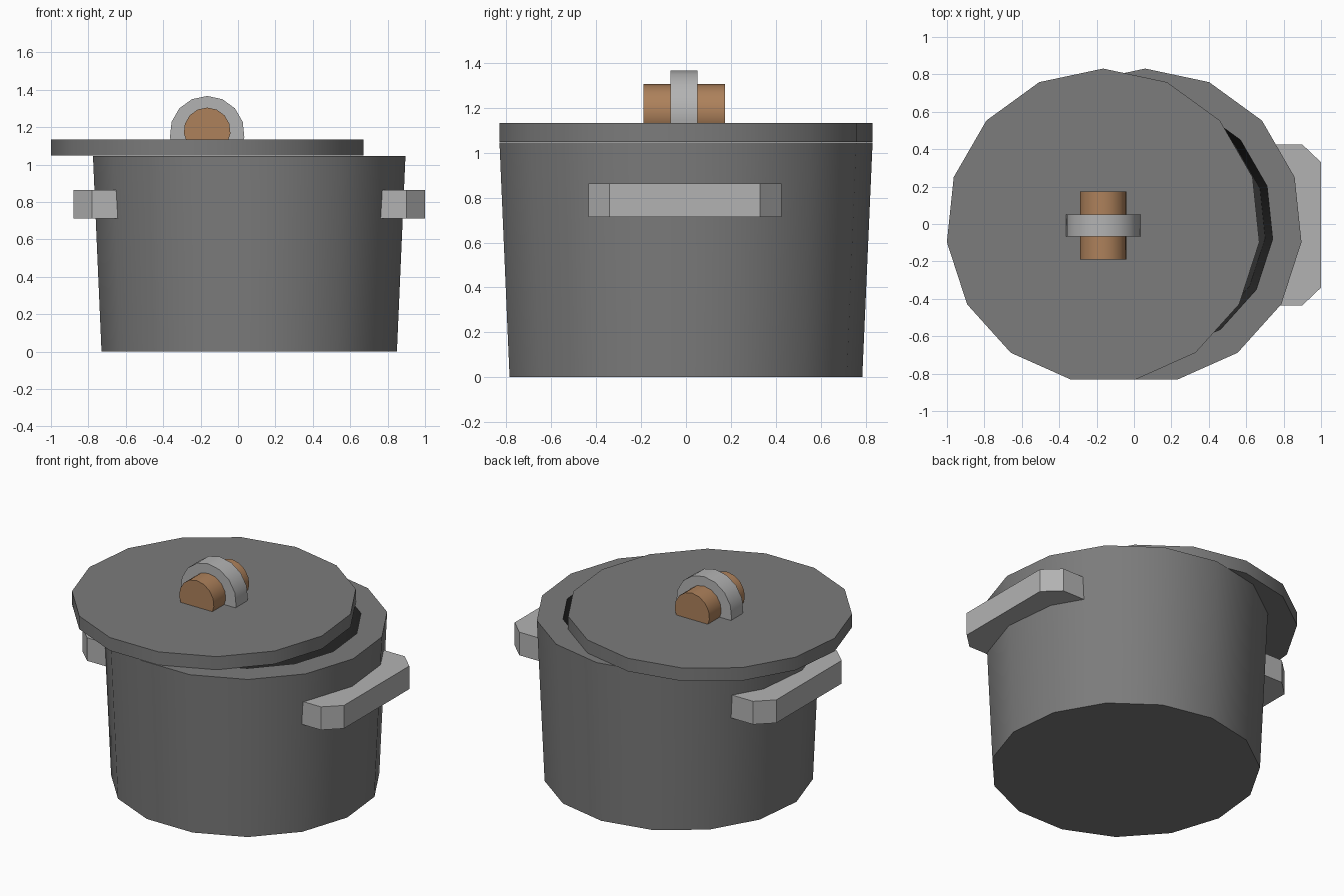
import bpy, bmesh, math

if "Cube" in bpy.data.objects:
    bpy.data.objects.remove(bpy.data.objects["Cube"])

SIDES = 15
POT_X, LID_X, CY = 0.06, -0.165, -0.009


def material(name, rgb):
    m = bpy.data.materials.new(name)
    m.diffuse_color = (*rgb, 1)
    m.use_nodes = True
    m.node_tree.nodes["Principled BSDF"].inputs["Base Color"].default_value = m.diffuse_color
    return m


iron = material("dark grey iron", (0.2, 0.2, 0.2))
inside = material("near black interior", (0.03, 0.03, 0.03))
steel = material("light grey metal", (0.45, 0.45, 0.45))
wood = material("brown wood", (0.42, 0.22, 0.105))


def loft(name, rings, mats, closed_ends=True):
    """Skin a stack of equal-length point loops and cap both ends."""
    bm = bmesh.new()
    loops = [[bm.verts.new(p) for p in r] for r in rings]
    n = len(loops[0])
    for k, (a, b) in enumerate(zip(loops, loops[1:])):
        for i in range(n):
            j = (i + 1) % n
            f = bm.faces.new((a[i], a[j], b[j], b[i]))
            f.material_index = 1 if len(mats) > 1 and k >= 2 else 0
    bm.faces.new(loops[0][::-1])
    f = bm.faces.new(loops[-1])
    f.material_index = len(mats) - 1
    bmesh.ops.recalc_face_normals(bm, faces=bm.faces)
    me = bpy.data.meshes.new(name)
    bm.to_mesh(me)
    bm.free()
    for m in mats:
        me.materials.append(m)
    ob = bpy.data.objects.new(name, me)
    bpy.context.collection.objects.link(ob)
    bpy.ops.object.select_all(action='DESELECT')
    ob.select_set(True)
    bpy.context.view_layer.objects.active = ob
    bpy.ops.object.shade_smooth_by_angle(angle=math.radians(30))
    return ob


def ngon(r):
    """15-sided loop with a corner at the top."""
    return [(r * math.cos(a), r * math.sin(a)) for a in
            (math.pi / 2 + 2 * math.pi * i / SIDES for i in range(SIDES))]


def disc(cx, r, z):
    return [(cx + x, CY + y, z) for x, y in ngon(r)]


# Hollow tapered pot: outer wall, rim, inner wall, floor
loft("pot_body", [disc(POT_X, 0.794, 0), disc(POT_X, 0.84, 1.045),
                  disc(POT_X, 0.685, 1.045), disc(POT_X, 0.645, 0.08)],
     [iron, inside])

# Lid, slid towards the left
loft("lid", [disc(LID_X, 0.84, 1.048), disc(LID_X, 0.84, 1.133)], [iron])

# Side handles: chamfered bars sunk into the wall, mirrored about the pot axis
outline = [(0.66, -0.435), (0.84, -0.435), (0.94, -0.34), (0.94, 0.33),
           (0.84, 0.425), (0.66, 0.425), (0.75, 0)]
for name, s in (("right_handle", 1), ("left_handle", -1)):
    loft(name, [[(POT_X + s * x, y, z) for x, y in outline]
                for z in (0.713, 0.863)], [steel])


# Knob on the lid: wooden roll with a metal band, cut off inside the lid
def knob_part(name, r, zc, y0, y1, mat):
    loft(name, [[(LID_X + x, y, max(zc + z, 1.06)) for x, z in ngon(r)]
                for y in (y0, y1)], [mat])


knob_part("knob_grip", 0.125, 1.18, -0.19, 0.173, wood)
knob_part("knob_band", 0.2, 1.167, -0.068, 0.052, steel)
